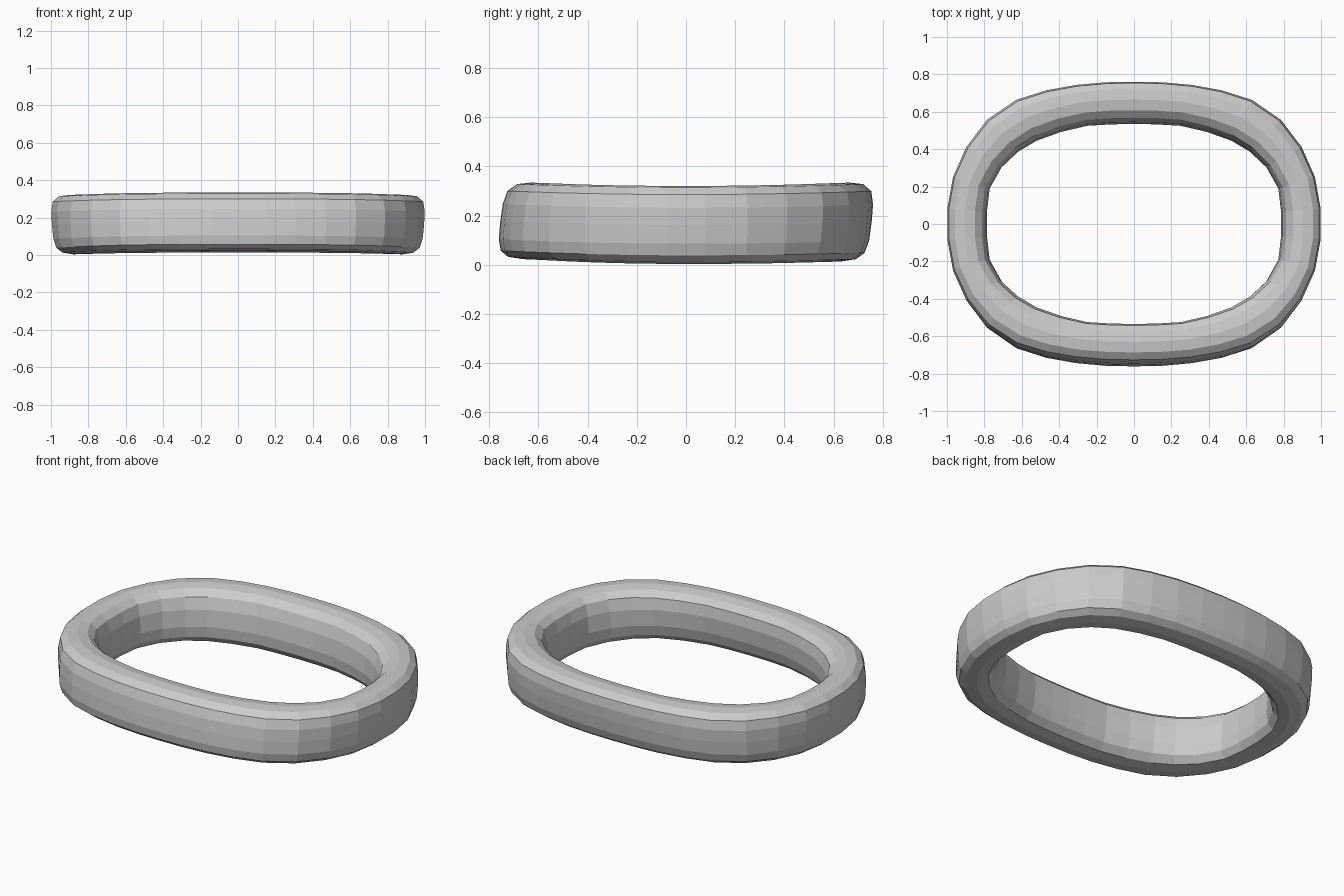
import bpy, bmesh

if "Cube" in bpy.data.objects:
    bpy.data.objects.remove(bpy.data.objects["Cube"])

# Quarter outline: (outer x, outer y, inner x, inner y), from right side to middle of the back
QUARTER = [(0.995, 0.08, 0.79, 0.065), (0.965, 0.25, 0.775, 0.19), (0.895, 0.41, 0.71, 0.305),
           (0.785, 0.555, 0.62, 0.39), (0.63, 0.66, 0.52, 0.45), (0.47, 0.71, 0.39, 0.497),
           (0.31, 0.738, 0.25, 0.53), (0.15, 0.752, 0.12, 0.538), (0.0, 0.755, 0.0, 0.54)]
# Cross-section: (0 inner .. 1 outer, 0 bottom .. 1 top)
SECTION = [(1, 0.5), (0.99, 0.72), (0.93, 0.89), (0.76, 0.98), (0.5, 1.0), (0.24, 0.97),
           (0.07, 0.87), (0.0, 0.66), (0.0, 0.35), (0.06, 0.15), (0.22, 0.03), (0.5, 0.0),
           (0.78, 0.03), (0.93, 0.11), (0.99, 0.26)]


def mirrored(p, sx, sy):
    return (p[0] * sx, p[1] * sy, p[2] * sx, p[3] * sy)


# Full loop of stations from the mirrored quarter
back = QUARTER + [mirrored(p, -1, 1) for p in reversed(QUARTER[:-1])]
stations = back + [mirrored(p, 1, -1) for p in reversed(back)]

bm = bmesh.new()
rings = []
for ox, oy, ix, iy in stations:
    t = min(1.0, abs(oy) / 0.755) ** 2
    low = t * (0.023 if oy < 0 else 0.013) + 0.003 * (1 - t)
    high = 0.32 + 0.014 * t
    ring = []
    for u, w in SECTION:
        # front and back lean forward at the bottom, the ends flare at the top
        x = ix + (ox - ix) * u + (w - 0.5) * 0.025 * ox * (1 - t)
        y = iy + (oy - iy) * u + (w - 0.5) * 0.035 * t
        ring.append(bm.verts.new((x, y, low + (high - low) * w)))
    rings.append(ring)

# Skin the rings into a closed loop
n = len(SECTION)
for a, b in zip(rings, rings[1:] + rings[:1]):
    for i in range(n):
        j = (i + 1) % n
        bm.faces.new((a[i], b[i], b[j], a[j]))
bmesh.ops.recalc_face_normals(bm, faces=bm.faces)

mesh = bpy.data.meshes.new("oval_ring")
bm.to_mesh(mesh)
bm.free()
bpy.context.collection.objects.link(bpy.data.objects.new("oval_ring", mesh))
